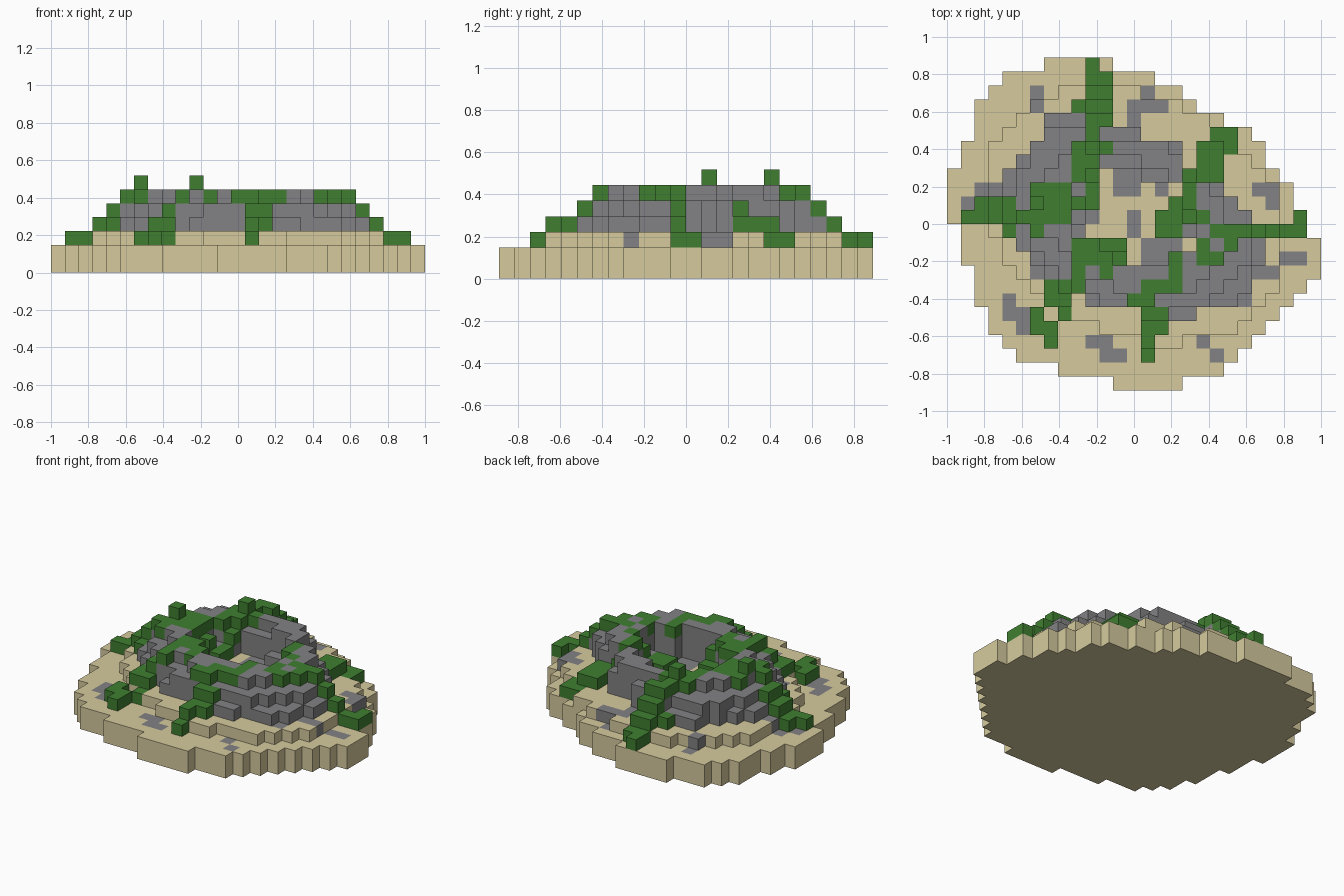
import bpy
import bmesh
from math import hypot
from mathutils import Vector

cube = bpy.data.objects.get("Cube")
if cube:
    bpy.data.objects.remove(cube, do_unlink=True)

# Positions are in grid cells: column from the right side, row from the back
COLS, ROWS = 27, 24
CELL = 2 / COLS

# Outline of the beach
COAST = [(8, 0), (4, 1.5), (2, 3.5), (1.9, 5.5), (0, 8.5), (0.3, 11.6), (0.8, 12.5),
         (2, 16.5), (3.2, 19.5), (5, 21.5), (8, 22.5), (12, 23.5), (17, 23.6),
         (20, 22.5), (21, 21.6), (23, 19.5), (26, 16.5), (27, 15.5), (27, 13.5),
         (25.3, 10.5), (25, 9.5), (23, 7), (22, 5.5), (18.2, 3.5), (15, 1.5), (12, 0.4)]

# Stepped rock slabs around the crater: first column, first row, last column, last row
BACK_SLABS = [(7, 4, 9, 5), (11, 5, 13, 5), (6, 6, 8, 6), (5, 7, 8, 7), (4, 8, 8, 8),
              (11, 7, 16, 7), (12, 6, 16, 8), (2, 9, 5, 9), (9, 9, 9, 9), (1, 10, 1, 10)]
SIDE_SLABS = [(5, 10, 8, 13), (9, 11, 9, 12), (10, 11, 10, 11), (18, 9, 19, 10),
              (20, 10, 20, 10), (19, 11, 21, 11), (17, 12, 18, 12), (19, 13, 22, 14)]
FRONT_SLABS = [(6, 14, 8, 15), (10, 15, 16, 16), (10, 17, 12, 17), (17, 14, 17, 16),
               (18, 15, 22, 15), (18, 16, 21, 16), (15, 17, 21, 17), (16, 18, 17, 18)]

# Low stones level with the sand
STONES = [(6, 2, 6, 3), (14, 2, 14, 2), (13, 3, 15, 3), (13, 4, 13, 4), (12, 9, 13, 9),
          (15, 9, 15, 9), (13, 11, 13, 12), (14, 13, 16, 13), (14, 14, 15, 14),
          (22, 9, 23, 9), (23, 10, 23, 10), (24, 14, 25, 14), (23, 15, 23, 15),
          (4, 17, 4, 18), (5, 18, 5, 19), (10, 20, 11, 20), (11, 21, 12, 21),
          (18, 20, 18, 20), (19, 21, 19, 21)]

# Creepers over the rock: corner points of each path
CREEPERS = [
    [(10, 0), (10, 10), (6, 10)], [(11, 1), (11, 4)], [(9, 3), (10, 3)],
    [(11, 6), (9, 6), (9, 8)], [(8, 9), (6, 9), (6, 12)], [(1, 11), (8, 11)],
    [(4, 12), (4, 10), (2, 10)],
    [(12, 13), (9, 13), (9, 16), (7, 16), (7, 17), (8, 17), (8, 18)],
    [(10, 14), (12, 14), (11, 14), (11, 15)], [(6, 18), (6, 19), (7, 19), (7, 20)],
    [(13, 17), (14, 17), (14, 21)], [(15, 18), (15, 19)], [(14, 16), (16, 16), (16, 14)],
    [(17, 9), (17, 11), (18, 11), (15, 11), (15, 12), (16, 12), (16, 10)],
    [(25, 11), (25, 12), (19, 12), (20, 12), (20, 13)], [(18, 13), (18, 14), (19, 14)],
]
# Creepers lying low in the sandy bay, by the height of the ground below
LOW_CREEPERS = {2: [(19, 5), (20, 5), (20, 6)],
                3: [(19, 6), (18, 6), (18, 8), (19, 8), (19, 7)],
                4: [(17, 8), (17, 8)]}
PEAKS = {(10, 6), (6, 10)}


def inside_coast(col, row):
    """True when the middle of a cell lies inside the coast outline."""
    x, y = col + 0.5, row + 0.5
    inside = False
    for (ax, ay), (bx, by) in zip(COAST, COAST[1:] + COAST[:1]):
        if (ay > y) != (by > y) and x < ax + (bx - ax) * (y - ay) / (by - ay):
            inside = not inside
    return inside


def ring_height(col, row):
    """Terrain height in cells: a slanted, stepped ring around a sunken middle."""
    y = (ROWS / 2 - row - 0.5) * CELL - 0.05
    x = (col + 0.5) * CELL - 1 + 0.25 * y
    d = hypot(x / 0.79, y / 0.68)
    outer = 2 + sum(d < limit for limit in (1.007, 0.87, 0.765, 0.63))
    inner = 3 + sum(d > limit for limit in (0.34, 0.4, 0.45))
    return min(outer, inner)


def rectangle(c0, r0, c1, r1):
    return [(c, r) for c in range(c0, c1 + 1) for r in range(r0, r1 + 1)]


def path_cells(path):
    for (ac, ar), (bc, br) in zip(path, path[1:]):
        yield from rectangle(min(ac, bc), min(ar, br), max(ac, bc), max(ar, br))


# Cover each cell with a kind and its highest ground: sand, stones, slabs, creepers
cover = {cell: ("sand", 3) for cell in rectangle(0, 0, COLS - 1, ROWS - 1)
         if inside_coast(*cell)}
for block in STONES:
    cover.update(dict.fromkeys(rectangle(*block), ("rock", 3)))
for block in BACK_SLABS + SIDE_SLABS + FRONT_SLABS:
    cover.update(dict.fromkeys(rectangle(*block), ("rock", 6)))
for path in CREEPERS:
    cover.update(dict.fromkeys(path_cells(path), ("leaf", 5)))
for limit, path in LOW_CREEPERS.items():
    cover.update(dict.fromkeys(path_cells(path), ("leaf", limit)))

# Stack the cells of every column
voxels = {}
for cell, (kind, limit) in cover.items():
    ground = 6 if cell in PEAKS else min(ring_height(*cell), limit)
    for z in range(ground):
        voxels[(*cell, z)] = "sand" if z < 3 else "rock"
    if kind == "rock":
        voxels[(*cell, ground - 1)] = "rock"
    elif kind == "leaf":
        voxels[(*cell, ground)] = "leaf"


def build(name, kind, color):
    """One mesh of all outward faces of one kind, with coplanar faces merged."""
    mat = bpy.data.materials.new(name + "_color")
    mat.use_nodes = True
    mat.diffuse_color = color
    mat.node_tree.nodes["Principled BSDF"].inputs["Base Color"].default_value = color
    bm = bmesh.new()
    for (col, row, z), value in voxels.items():
        if value != kind:
            continue
        center = Vector((col + 0.5 - COLS / 2, ROWS / 2 - row - 0.5, z + 0.5))
        for axis in range(3):
            for sign in (-1, 1):
                n = Vector((0, 0, 0))
                n[axis] = sign
                if (col + int(n.x), row - int(n.y), z + int(n.z)) in voxels:
                    continue
                u = Vector((0, 0, 0))
                u[(axis + 1) % 3] = 0.5
                v = n.cross(u)
                mid = center + n * 0.5
                corners = (mid - u - v, mid + u - v, mid + u + v, mid - u + v)
                bm.faces.new([bm.verts.new(c * CELL) for c in corners])
    bmesh.ops.remove_doubles(bm, verts=bm.verts, dist=CELL / 100)
    bmesh.ops.dissolve_limit(bm, angle_limit=0.01, verts=bm.verts, edges=bm.edges)
    mesh = bpy.data.meshes.new(name)
    bm.to_mesh(mesh)
    bm.free()
    mesh.materials.append(mat)
    bpy.context.collection.objects.link(bpy.data.objects.new(name, mesh))


build("sand_island", "sand", (0.67, 0.59, 0.34, 1))
build("rock_ring", "rock", (0.225, 0.22, 0.228, 1))
build("leaf_blocks", "leaf", (0.05, 0.21, 0.03, 1))
